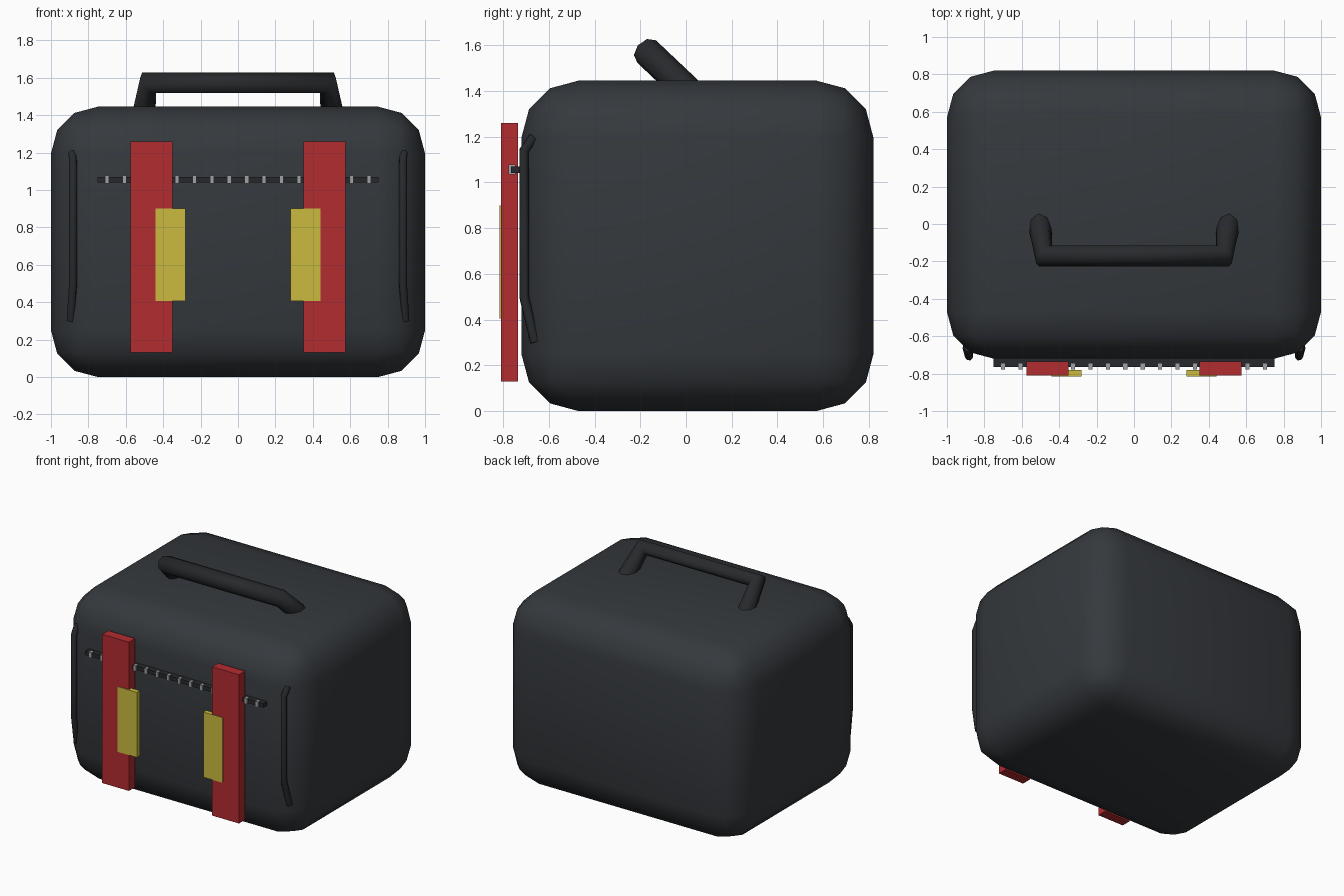
import bpy

if "Cube" in bpy.data.objects:
    bpy.data.objects.remove(bpy.data.objects["Cube"])

def mat(name, r, g, b):
    m = bpy.data.materials.new(name)
    m.diffuse_color = (r, g, b, 1)
    m.use_nodes = True
    m.node_tree.nodes["Principled BSDF"].inputs["Base Color"].default_value = m.diffuse_color
    return m

FABRIC = mat("charcoal", 0.035, 0.04, 0.046)
DARK = mat("black_trim", 0.02, 0.022, 0.025)
RED = mat("red", 0.45, 0.025, 0.03)
YELLOW = mat("yellow", 0.6, 0.5, 0.05)
METAL = mat("metal", 0.35, 0.36, 0.38)

def box(name, lo, hi, material):
    mid = [(a + b) / 2 for a, b in zip(lo, hi)]
    bpy.ops.mesh.primitive_cube_add(size=1, location=mid)
    o = bpy.context.object
    o.name = name
    o.scale = [b - a for a, b in zip(lo, hi)]
    bpy.ops.object.transform_apply(location=False, rotation=False, scale=True)
    o.data.materials.append(material)
    return o

def tube(name, pts, radius, material, res=2):
    c = bpy.data.curves.new(name, 'CURVE')
    c.dimensions = '3D'
    c.bevel_depth = radius
    c.bevel_resolution = res
    c.use_fill_caps = True
    s = c.splines.new('POLY')
    s.points.add(len(pts) - 1)
    for p, co in zip(s.points, pts):
        p.co = (*co, 1)
    c.materials.append(material)
    o = bpy.data.objects.new(name, c)
    bpy.context.collection.objects.link(o)
    return o

# Rounded, softly shaded bag body
body = box("bag_body", (-1, -0.72, 0), (1, 0.82, 1.445), FABRIC)
bev = body.modifiers.new("rounding", 'BEVEL')
bev.width = 0.25
bev.segments = 3
bev.limit_method = 'NONE'
bpy.ops.object.shade_smooth()

# Leaning carry handle
tube("carry_handle", [(-0.505, 0.01, 1.4), (-0.48, -0.172, 1.572),
                      (0.48, -0.172, 1.572), (0.505, 0.01, 1.4)], 0.064, DARK)

# Zipper tape with teeth
box("zipper_tape", (-0.75, -0.765, 1.04), (0.75, -0.715, 1.07), DARK)
for i in range(16):
    x = -0.7 + i * 1.4 / 15
    box("zipper_tooth", (x - 0.011, -0.777, 1.035), (x + 0.011, -0.745, 1.078), METAL)

for side, s in (("left", -1), ("right", 1)):
    # Front strap
    a, b = sorted((s * 0.35, s * 0.575))
    box(side + "_strap", (a, -0.81, 0.13), (b, -0.735, 1.26), RED)
    # Buckle plate
    a, b = sorted((s * 0.28, s * 0.44))
    box(side + "_buckle", (a, -0.816, 0.405), (b, -0.78, 0.9), YELLOW)
    # Corner piping
    tube(side + "_piping", [(s * 0.895, -0.66, 0.3), (s * 0.882, -0.708, 0.5),
                            (s * 0.882, -0.708, 1.14), (s * 0.885, -0.665, 1.2)],
         0.022, DARK)
